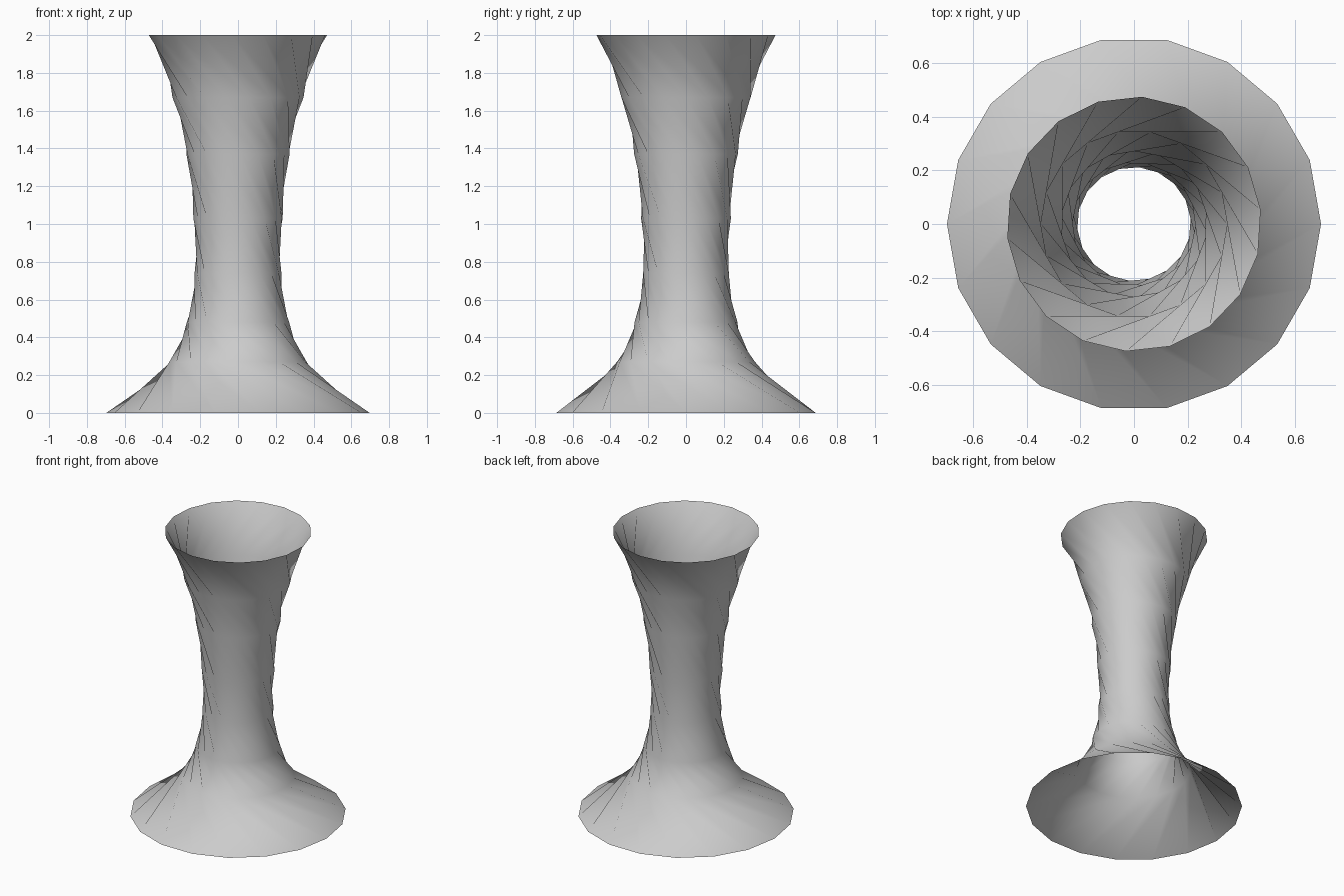
import bpy, bmesh
from math import cos, sin, radians

cube = bpy.data.objects.get("Cube")
if cube:
    bpy.data.objects.remove(cube, do_unlink=True)

# One plain grey for the whole shell
grey = bpy.data.materials.new("light_grey")
grey.use_nodes = True
colour = (0.6, 0.6, 0.6, 1)
grey.diffuse_color = colour
grey.node_tree.nodes["Principled BSDF"].inputs["Base Color"].default_value = colour

# Flared profile (radius, height), each ring turned against the one below
SIDES = 18
TWIST = radians(-33.38)
STEP = radians(360 / SIDES)
profile = [(0.697, 0), (0.366, 0.27), (0.273, 0.48), (0.23, 0.74),
           (0.238, 1.03), (0.275, 1.37), (0.347, 1.67), (0.475, 2)]

bm = bmesh.new()
rings = []
for level, (r, z) in enumerate(profile):
    turns = [level * TWIST + k * STEP for k in range(SIDES)]
    rings.append([bm.verts.new((r * cos(a), r * sin(a), z)) for a in turns])

# Open twisted wall, split along the long diagonals
for low, high in zip(rings, rings[1:]):
    for k in range(SIDES):
        n = (k + 1) % SIDES
        bm.faces.new((low[k], low[n], high[k]))
        bm.faces.new((low[n], high[n], high[k]))
for face in bm.faces:
    face.smooth = True

mesh = bpy.data.meshes.new("twisted_shell")
bm.to_mesh(mesh)
bm.free()
mesh.materials.append(grey)
shell = bpy.data.objects.new("twisted_shell", mesh)
bpy.context.collection.objects.link(shell)
